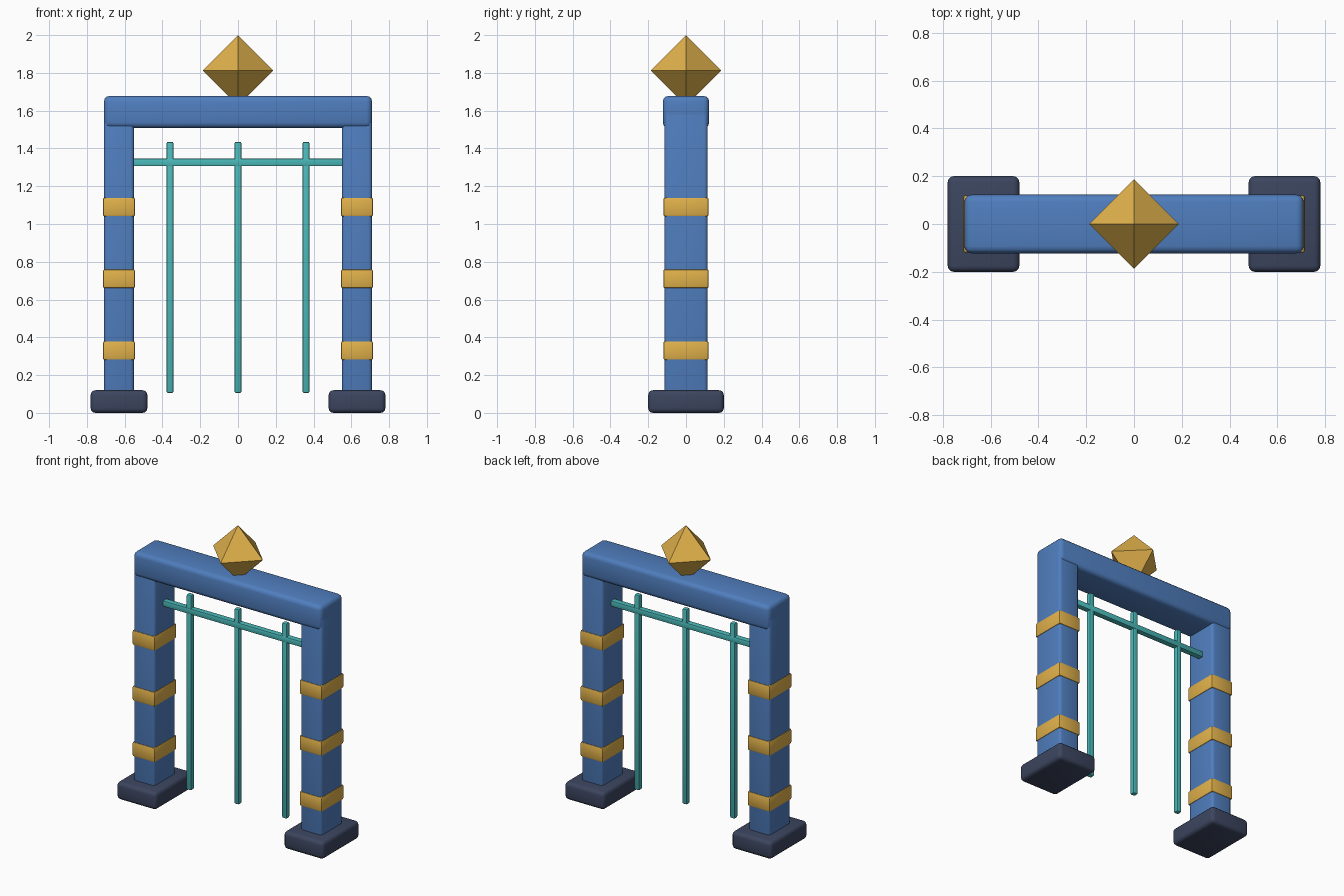
import bpy, bmesh

if "Cube" in bpy.data.objects:
    bpy.data.objects.remove(bpy.data.objects["Cube"])


def material(name, rgb):
    m = bpy.data.materials.new(name)
    m.diffuse_color = (*rgb, 1)
    m.use_nodes = True
    m.node_tree.nodes["Principled BSDF"].inputs["Base Color"].default_value = m.diffuse_color
    return m


BLUE = material("blue_paint", (0.08, 0.21, 0.52))
GOLD = material("gold", (0.75, 0.44, 0.07))
TEAL = material("teal", (0.07, 0.48, 0.48))
DARK = material("dark_stone", (0.045, 0.06, 0.115))


def box(name, center, size, mat, bevel, segments=3):
    """Box with rounded edges, given by its centre and full size."""
    bpy.ops.mesh.primitive_cube_add(size=1, location=center)
    ob = bpy.context.object
    ob.name = name
    ob.scale = size
    bpy.ops.object.transform_apply(location=False, rotation=False, scale=True)
    ob.data.materials.append(mat)
    mod = ob.modifiers.new("rounded_edges", 'BEVEL')
    mod.width = bevel
    mod.segments = segments
    bpy.ops.object.modifier_apply(modifier=mod.name)
    bpy.ops.object.shade_smooth_by_angle()
    return ob


# Pillars with feet and gold bands
for side, x in (("left", -0.63), ("right", 0.63)):
    box(f"{side}_foot", (x, 0, 0.06), (0.30, 0.40, 0.12), DARK, 0.025)
    box(f"{side}_pillar", (x, 0, 0.845), (0.16, 0.23, 1.51), BLUE, 0.02)
    for i, z in enumerate((0.33, 0.71, 1.09)):
        box(f"{side}_band_{i + 1}", (x, 0, z), (0.17, 0.24, 0.10), GOLD, 0.01, 2)

# Top beam
box("lintel", (0, 0, 1.593), (1.42, 0.245, 0.17), BLUE, 0.03)

# Hanging rods and the crossbar that carries them
box("crossbar", (0, 0, 1.326), (1.12, 0.04, 0.04), TEAL, 0.006, 2)
for name, x in (("left_rod", -0.36), ("middle_rod", 0), ("right_rod", 0.36)):
    box(name, (x, 0, 0.77), (0.036, 0.036, 1.33), TEAL, 0.008, 2)

# Octahedral gem: a square ring joined to a top and a bottom point
R = 0.1875
bm = bmesh.new()
ring = [bm.verts.new(p) for p in ((R, 0, 0), (0, R, 0), (-R, 0, 0), (0, -R, 0))]
top, bottom = bm.verts.new((0, 0, R)), bm.verts.new((0, 0, -R))
for i in range(4):
    a, b = ring[i], ring[(i + 1) % 4]
    bm.faces.new((a, b, top))
    bm.faces.new((b, a, bottom))
mesh = bpy.data.meshes.new("gem")
bm.to_mesh(mesh)
bm.free()
mesh.materials.append(GOLD)
gem = bpy.data.objects.new("gem", mesh)
gem.location = (0, 0, 2 - R)
bpy.context.collection.objects.link(gem)
